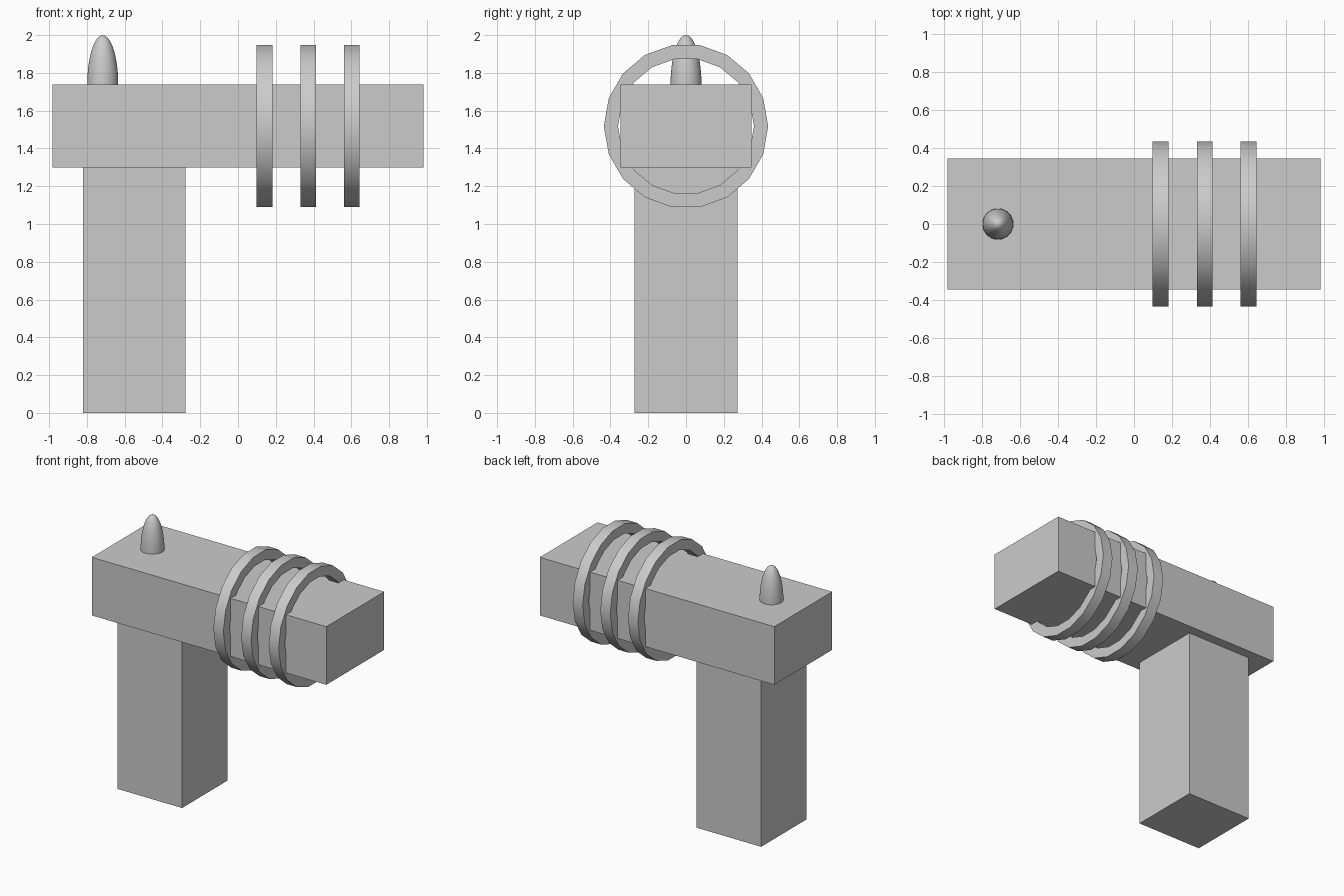
import bpy
import bmesh
from math import cos, sin, tau
from mathutils import Matrix, Vector

default = bpy.data.objects.get("Cube")
if default:
    bpy.data.objects.remove(default, do_unlink=True)

GREY = (0.6, 0.6, 0.6, 1.0)
grey = bpy.data.materials.new("plain grey")
grey.use_nodes = True
grey.diffuse_color = GREY
grey.node_tree.nodes["Principled BSDF"].inputs["Base Color"].default_value = GREY


def finish(name, bm, smooth=False):
    """Turn a bmesh into a named, coloured object."""
    bmesh.ops.recalc_face_normals(bm, faces=bm.faces)
    mesh = bpy.data.meshes.new(name)
    bm.to_mesh(mesh)
    bm.free()
    mesh.materials.append(grey)
    obj = bpy.data.objects.new(name, mesh)
    bpy.context.collection.objects.link(obj)
    if smooth:
        bpy.ops.object.select_all(action="DESELECT")
        obj.select_set(True)
        bpy.context.view_layer.objects.active = obj
        bpy.ops.object.shade_smooth_by_angle()
    return obj


def box(name, low, high):
    low, high = Vector(low), Vector(high)
    bm = bmesh.new()
    bmesh.ops.create_cube(bm, size=1, matrix=Matrix.Translation((low + high) / 2)
                          @ Matrix.Diagonal((high - low).to_4d()))
    return finish(name, bm)


def ring(name, x, z, inner, outer, width, sides=18):
    """Band with a rectangular section around the x axis."""
    bm = bmesh.new()
    section = [(outer, -width / 2), (outer, width / 2),
               (inner, width / 2), (inner, -width / 2)]
    loops = []
    for i in range(sides):
        a = tau * i / sides
        loops.append([bm.verts.new((x + dx, r * cos(a), z + r * sin(a)))
                      for r, dx in section])
    for i, loop in enumerate(loops):
        after = loops[(i + 1) % sides]
        for j in range(4):
            k = (j + 1) % 4
            bm.faces.new((loop[j], loop[k], after[k], after[j]))
    return finish(name, bm, smooth=True)


# Handle and barrel
box("handle", (-0.82, -0.272, 0), (-0.278, 0.272, 1.298))
box("barrel", (-0.982, -0.346, 1.298), (0.982, 0.346, 1.738))

# Three bands around the barrel
for place, x in (("rear", 0.14), ("middle", 0.372), ("front", 0.603)):
    ring(place + "_barrel_ring", x, 1.518, 0.36, 0.435, 0.083)

# Pointed sight on top
bm = bmesh.new()
bmesh.ops.create_uvsphere(bm, u_segments=32, v_segments=24, radius=1,
                          matrix=Matrix.Translation((-0.716, 0, 1.738))
                          @ Matrix.Diagonal((0.082, 0.082, 0.262, 1)))
finish("sight", bm, smooth=True)
